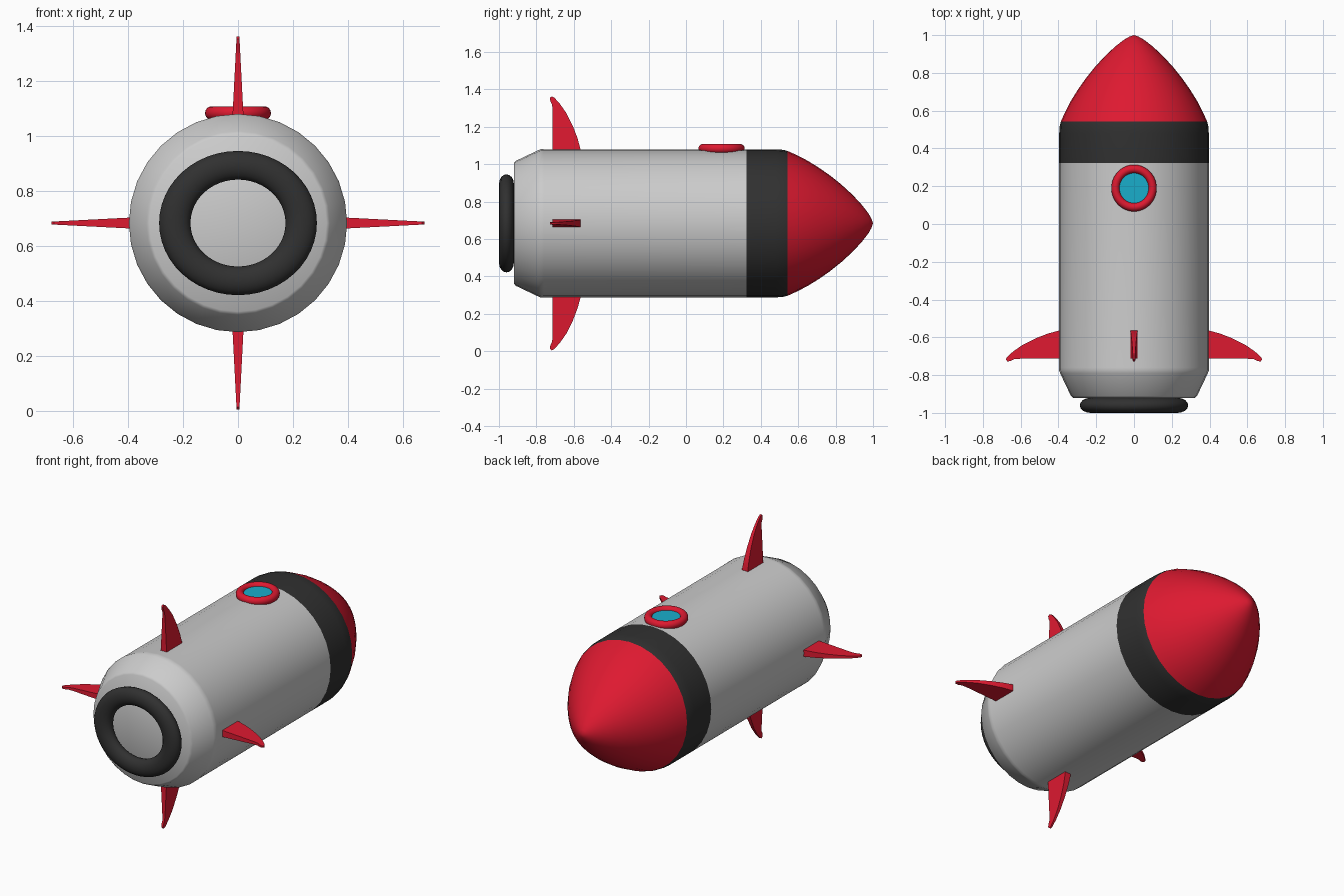
import bpy, bmesh, math
from mathutils import Matrix

if "Cube" in bpy.data.objects:
    bpy.data.objects.remove(bpy.data.objects["Cube"])

CZ = 0.684  # height of the rocket axis, which runs along y
SIDES = 32


def material(name, rgb):
    m = bpy.data.materials.new(name)
    m.diffuse_color = (*rgb, 1)
    m.use_nodes = True
    m.node_tree.nodes["Principled BSDF"].inputs["Base Color"].default_value = m.diffuse_color
    return m


RED = material("red", (0.73, 0.01, 0.03))
DARK = material("dark", (0.03, 0.03, 0.03))
CYAN = material("cyan", (0.01, 0.42, 0.60))


def finish(ob, name, mat=None, angle=None):
    ob.name = name
    if mat:
        ob.data.materials.append(mat)
    if angle:
        bpy.ops.object.select_all(action='DESELECT')
        ob.select_set(True)
        bpy.context.view_layer.objects.active = ob
        bpy.ops.object.shade_smooth_by_angle(angle=math.radians(angle))
    return ob


def from_bmesh(bm, name, mat=None, angle=None):
    bmesh.ops.remove_doubles(bm, verts=bm.verts, dist=1e-5)
    bmesh.ops.recalc_face_normals(bm, faces=bm.faces)
    me = bpy.data.meshes.new(name)
    bm.to_mesh(me)
    bm.free()
    ob = bpy.data.objects.new(name, me)
    bpy.context.collection.objects.link(ob)
    return finish(ob, name, mat, angle)


def lathe(name, profile, mat=None, angle=35):
    """Revolve (y, radius) points around the rocket axis."""
    bm = bmesh.new()
    vs = [bm.verts.new((0, y, CZ + r)) for y, r in profile]
    es = [bm.edges.new(p) for p in zip(vs, vs[1:])]
    bmesh.ops.spin(bm, geom=vs + es, cent=(0, 0, CZ), axis=(0, 1, 0),
                   angle=2 * math.pi, steps=SIDES, use_duplicate=False)
    ob = from_bmesh(bm, name, mat, angle)
    # outward normals for the open shells
    me = ob.data
    f = max(me.polygons, key=lambda p: p.area)
    if f.normal.dot(f.center - type(f.center)((0, f.center.y - 0.01 * (f.center.y < -0.9), CZ))) < 0:
        me.flip_normals()
    return ob


# Hull: tail with chamfer, straight body
lathe("body", [(-0.92, 0), (-0.92, 0.322), (-0.91, 0.334), (-0.79, 0.391),
               (-0.775, 0.397), (-0.76, 0.396), (0.323, 0.396)], angle=60)
lathe("collar_band", [(0.323, 0.396), (0.48, 0.396), (0.52, 0.393), (0.543, 0.387)], DARK)
lathe("nose_cone", [(0.543, 0.387), (0.59, 0.366), (0.65, 0.335), (0.71, 0.298),
                    (0.77, 0.256), (0.83, 0.208), (0.89, 0.153), (0.94, 0.099),
                    (0.975, 0.054), (0.992, 0.024), (1.0, 0)], RED)


def ring(name, loc, major, minor, scale, rot, mat):
    bpy.ops.mesh.primitive_torus_add(major_segments=48, minor_segments=16,
                                     major_radius=major, minor_radius=minor,
                                     location=loc, rotation=rot)
    ob = bpy.context.object
    ob.scale = scale
    finish(ob, name, mat, 60)


# Engine nozzle ring, slightly oval
ring("nozzle_ring", (0, -0.96, CZ), 0.23, 0.057, (1, 0.914, 0.70),
     (math.pi / 2, 0, 0), DARK)

# Round window on top
ring("window_frame", (0, 0.19, 1.084), 0.098, 0.022, (1, 1.03, 1.1), (0, 0, 0), RED)
bpy.ops.mesh.primitive_cylinder_add(vertices=32, radius=0.088, depth=0.03,
                                    location=(0, 0.19, 1.076))
finish(bpy.context.object, "window_glass", CYAN, 35)

# Four swept fins, tapering in thickness toward the tip
FIN = [(-0.565, 0.37), (-0.565, 0.40), (-0.58, 0.455), (-0.605, 0.52), (-0.64, 0.59),
       (-0.675, 0.64), (-0.705, 0.673), (-0.718, 0.679), (-0.728, 0.67),
       (-0.725, 0.652), (-0.716, 0.635), (-0.713, 0.60), (-0.713, 0.37)]
for i, side in enumerate(("top", "right", "bottom", "left")):
    bm = bmesh.new()
    rows = []
    for s in (-1, 1):
        rows.append([bm.verts.new((s * (0.021 - 0.016 * (r - 0.37) / 0.31), y, r))
                     for y, r in FIN])
        bm.faces.new(rows[-1])
    n = len(FIN)
    for k in range(n):
        j = (k + 1) % n
        bm.faces.new((rows[0][k], rows[0][j], rows[1][j], rows[1][k]))
    bm.transform(Matrix.Translation((0, 0, CZ)) @ Matrix.Rotation(i * math.pi / 2, 4, 'Y'))
    from_bmesh(bm, side + "_fin", RED, 30)
